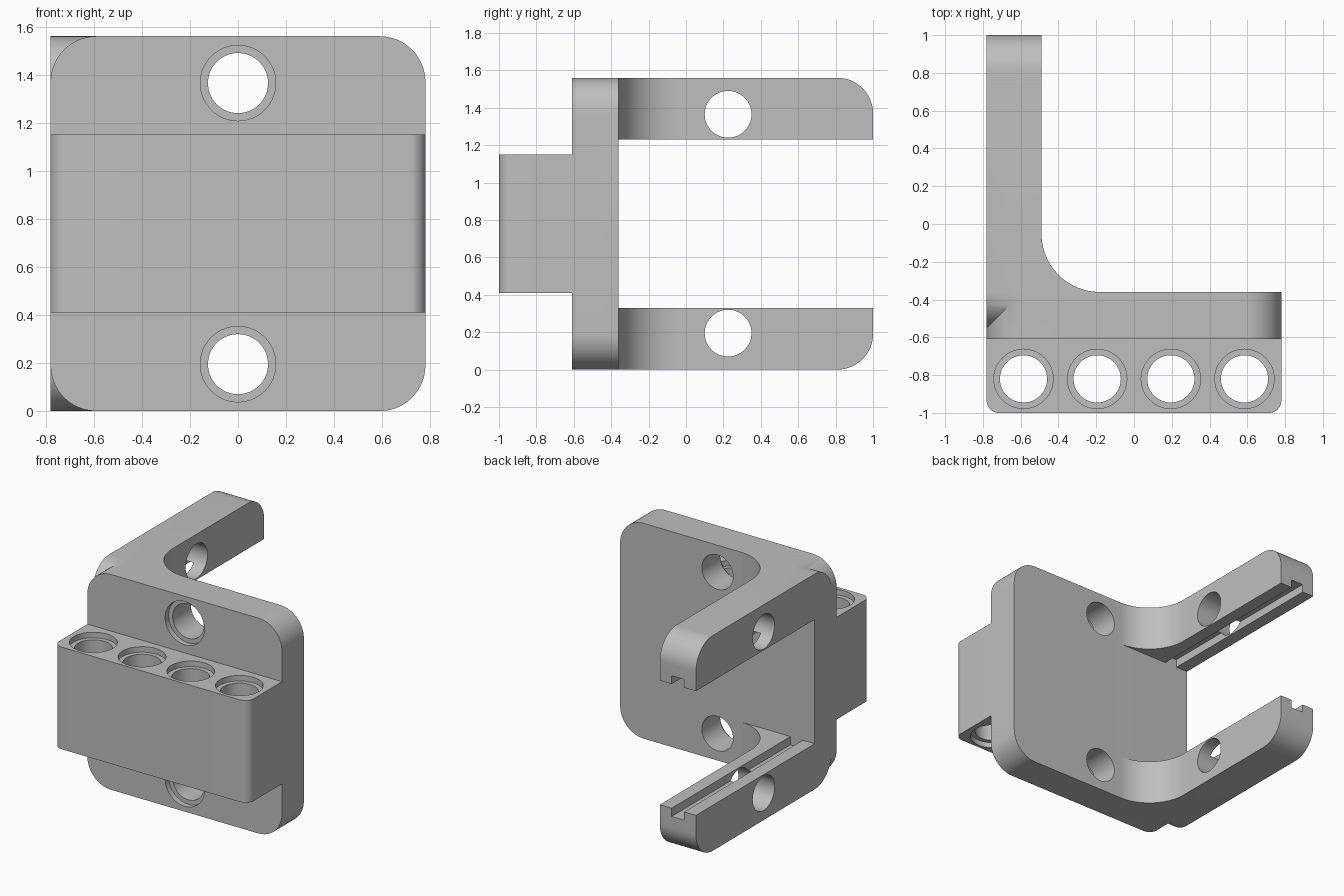
import bpy, bmesh
from math import sin, cos, pi
from mathutils import Vector

cube = bpy.data.objects.get("Cube")
if cube:
    bpy.data.objects.remove(cube, do_unlink=True)

grey = bpy.data.materials.new("light grey")
grey.use_nodes = True
COLOUR = (0.52, 0.52, 0.52, 1)
grey.diffuse_color = COLOUR
grey.node_tree.nodes["Principled BSDF"].inputs["Base Color"].default_value = COLOUR

# Shared dimensions
HALF = 0.78                      # half width and half height
FRONT, BACK = -0.61, -0.36       # plate faces
ROUND = 0.19                     # large corner radius
ARM_IN, ARM_LOW = -0.49, 1.23    # inner side and underside of the upper arm
HOLE, BORE, DEPTH = 0.125, 0.157, 0.04
HOLE_Z = 1.365


def arc(cx, cy, r, a0, a1, n=16):
    return [(cx + r * cos(a0 + (a1 - a0) * i / n), cy + r * sin(a0 + (a1 - a0) * i / n))
            for i in range(n + 1)]


def rounded(x0, y0, x1, y1, radii):
    """Rectangle with its own radius at each corner, from lower left anticlockwise."""
    pts = []
    for k, (x, y, sx, sy) in enumerate([(x0, y0, 1, 1), (x1, y0, -1, 1),
                                        (x1, y1, -1, -1), (x0, y1, 1, -1)]):
        r = radii[k]
        a = pi + k * pi / 2
        pts += arc(x + sx * r, y + sy * r, r, a, a + pi / 2) if r else [(x, y)]
    return pts


def prism(name, pts, axis, lo, hi):
    """Extrude a profile along an axis; the profile uses the other two in order."""
    def place(p, t):
        c = list(p)
        c.insert("xyz".index(axis), t)
        return Vector(c)
    bm = bmesh.new()
    face = bm.faces.new([bm.verts.new(place(p, lo)) for p in pts])
    ext = bmesh.ops.extrude_face_region(bm, geom=[face])
    new = [v for v in ext["geom"] if isinstance(v, bmesh.types.BMVert)]
    bmesh.ops.translate(bm, verts=new, vec=place((0, 0), hi - lo))
    bmesh.ops.recalc_face_normals(bm, faces=bm.faces)
    mesh = bpy.data.meshes.new(name)
    bm.to_mesh(mesh)
    bm.free()
    mesh.materials.append(grey)
    ob = bpy.data.objects.new(name, mesh)
    bpy.context.collection.objects.link(ob)
    return ob


def combine(target, tool, operation):
    """Apply a boolean and throw the tool away."""
    mod = target.modifiers.new(operation, "BOOLEAN")
    mod.operation, mod.solver, mod.object = operation, "EXACT", tool
    bpy.context.view_layer.objects.active = target
    bpy.ops.object.modifier_apply(modifier=mod.name)
    bpy.data.objects.remove(tool, do_unlink=True)


def drill(target, axis, centre, r, lo, hi):
    combine(target, prism("drill", arc(*centre, r, 0, 2 * pi, 64)[:-1], axis, lo, hi), "DIFFERENCE")


# Mounting plate with rounded corners
bracket = prism("mounting_bracket", rounded(-HALF, 0, HALF, 2 * HALF, [ROUND] * 4), "y", FRONT, BACK)

# Front block
block = rounded(-HALF, -1, HALF, -0.5, [0.065, 0.065, 0, 0])
combine(bracket, prism("front_block", block, "z", 0.41, 1.15), "UNION")

# Two arms: an L-shaped plan with an inner fillet, trimmed by a rounded side outline
fillet = 0.31
plan = [(-HALF, -0.58), (ARM_IN + fillet, -0.58)]
plan += arc(ARM_IN + fillet, BACK + fillet, fillet, 1.5 * pi, pi, 24)
plan += [(ARM_IN, 1.0), (-HALF, 1.0)]
for upper in (True, False):
    lo, hi = (ARM_LOW, 2 * HALF) if upper else (0, 2 * HALF - ARM_LOW)
    radii = [0, 0, ROUND, ROUND] if upper else [ROUND, ROUND, 0, 0]
    arm = prism("arm", plan, "z", lo - 0.1, hi + 0.1)
    combine(arm, prism("outline", rounded(-0.55, lo, 1.0, hi, radii), "x", -1, 0), "INTERSECT")
    combine(bracket, arm, "UNION")

# Holes and grooves, mirrored about mid height
mid = (-HALF + ARM_IN) / 2
for z, face in ((HOLE_Z, ARM_LOW), (2 * HALF - HOLE_Z, 2 * HALF - ARM_LOW)):
    drill(bracket, "y", (0, z), HOLE, -0.8, 0)
    drill(bracket, "y", (0, z), BORE, -0.8, FRONT + DEPTH)
    drill(bracket, "x", (0.225, z), HOLE, -1, -0.3)
    groove = rounded(mid - 0.05, face - 0.06, mid + 0.05, face + 0.06, [0] * 4)
    combine(bracket, prism("groove", groove, "y", BACK, 1.1), "DIFFERENCE")

# Row of counterbored holes through the block
for i in range(4):
    centre = (-0.585 + 0.39 * i, -0.82)
    drill(bracket, "z", centre, HOLE, 0, 1.5)
    drill(bracket, "z", centre, BORE, 1.15 - DEPTH, 1.5)
    drill(bracket, "z", centre, BORE, 0, 0.41 + DEPTH)

# Smooth curves, sharp edges
bpy.ops.object.select_all(action="DESELECT")
bracket.select_set(True)
bpy.context.view_layer.objects.active = bracket
bpy.ops.object.shade_smooth_by_angle(angle=pi / 6)
